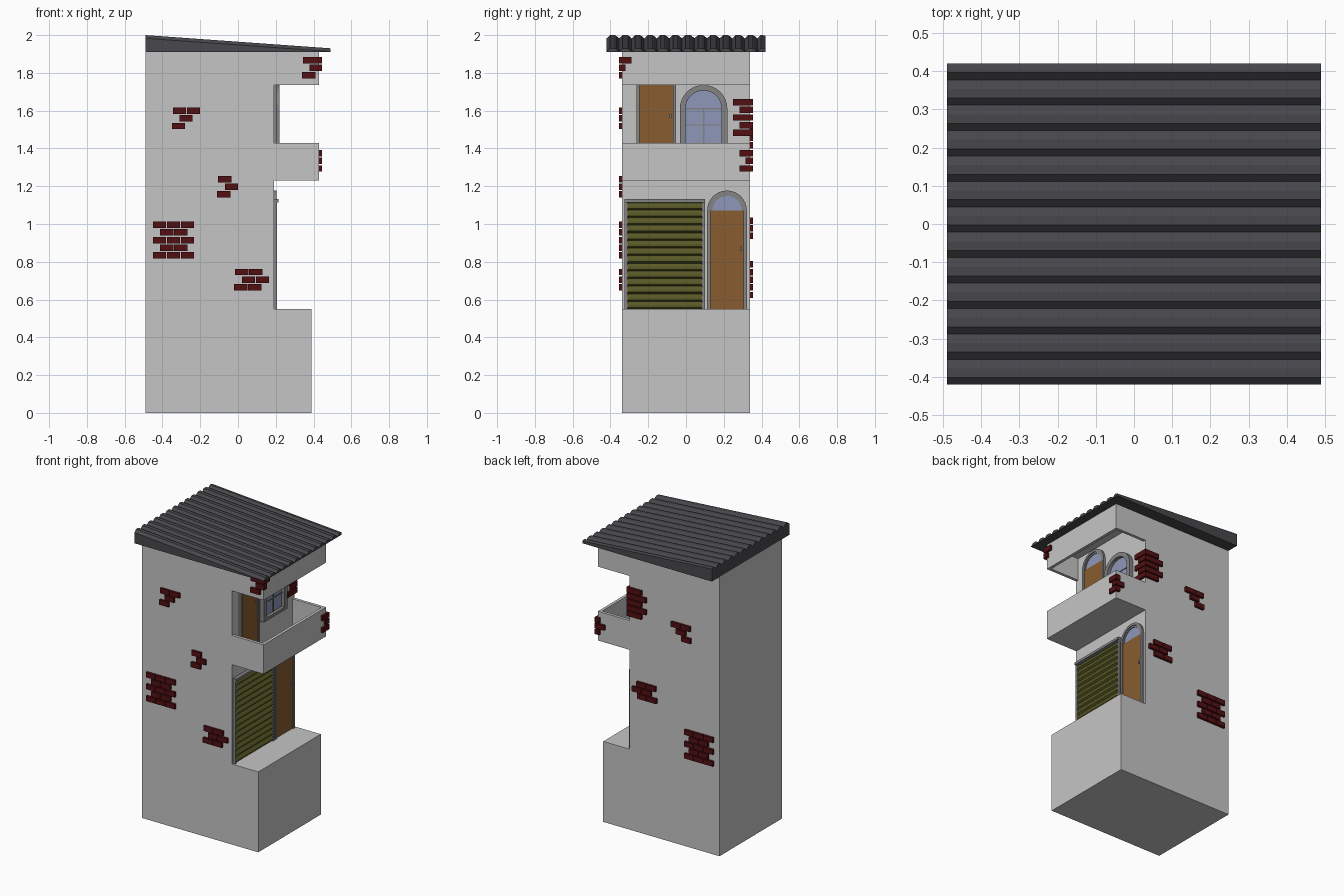
import bpy, bmesh, math

if "Cube" in bpy.data.objects:
    bpy.data.objects.remove(bpy.data.objects["Cube"])

def mat(name, r, g, b):
    m = bpy.data.materials.new(name)
    m.diffuse_color = (r, g, b, 1)
    m.use_nodes = True
    m.node_tree.nodes["Principled BSDF"].inputs["Base Color"].default_value = m.diffuse_color
    return m

WALL = mat("plaster_grey", 0.56, 0.56, 0.56)
ROOF = mat("roof_charcoal", 0.065, 0.064, 0.072)
BRICK = mat("brick_red", 0.085, 0.005, 0.006)
WOOD = mat("door_brown", 0.25, 0.11, 0.03)
GREEN = mat("shutter_olive", 0.1, 0.1, 0.02)
GLASS = mat("glass_blue", 0.27, 0.31, 0.49)
FRAME = mat("frame_grey", 0.23, 0.23, 0.23)

def finish(name, bm, material):
    bmesh.ops.recalc_face_normals(bm, faces=bm.faces)
    me = bpy.data.meshes.new(name)
    bm.to_mesh(me)
    bm.free()
    me.materials.append(material)
    ob = bpy.data.objects.new(name, me)
    bpy.context.collection.objects.link(ob)
    return ob

def add_box(bm, x0, x1, y0, y1, z0, z1):
    vs = bmesh.ops.create_cube(bm, size=1)["verts"]
    for v in vs:
        v.co = ((x0 + x1) / 2 + v.co.x * (x1 - x0),
                (y0 + y1) / 2 + v.co.y * (y1 - y0),
                (z0 + z1) / 2 + v.co.z * (z1 - z0))

def boxes(name, material, items):
    bm = bmesh.new()
    for it in items:
        add_box(bm, *it)
    return finish(name, bm, material)

def loft(name, material, a, b):
    """Solid between two matching outlines."""
    bm = bmesh.new()
    va, vb = [bm.verts.new(p) for p in a], [bm.verts.new(p) for p in b]
    n = len(a)
    bm.faces.new(va)
    bm.faces.new(vb[::-1])
    for i in range(n):
        j = (i + 1) % n
        bm.faces.new((va[i], vb[i], vb[j], va[j]))
    return finish(name, bm, material)

def plate(name, material, yz, x0, x1):
    return loft(name, material, [(x0, y, z) for y, z in yz], [(x1, y, z) for y, z in yz])

def arc(yc, zs, r, n=16):
    return [(yc + r * math.cos(math.pi * i / n), zs + r * math.sin(math.pi * i / n))
            for i in range(n + 1)]

def arch_frame(name, yc, z0, zs, ro, ri, x1):
    outer = [(yc + ro, z0)] + arc(yc, zs, ro) + [(yc - ro, z0)]
    inner = [(yc + ri, z0)] + arc(yc, zs, ri) + [(yc - ri, z0)]
    plate(name, FRAME, outer + inner[::-1], 0.185, x1)

X, Y, D = 0.19, 0.338, 0.43   # facade plane, half width, balcony front

# Tower with projecting base
outline = [(-0.49, 0), (0.39, 0), (0.39, 0.55), (X, 0.55), (X, 1.91), (-0.49, 1.91)]
loft("tower", WALL, [(x, -Y, z) for x, z in outline], [(x, Y, z) for x, z in outline])

# Balcony (open above) and canopy (open below)
def tray(name, z0, z1, s0, s1):
    t = 0.02
    boxes(name, WALL, [(X, D, -Y, Y, s0, s1), (D - t, D, -Y, Y, z0, z1),
                       (X, D - t, -Y, -Y + t, z0, z1), (X, D - t, Y - t, Y, z0, z1)])

tray("balcony", 1.23, 1.43, 1.23, 1.25)
tray("canopy", 1.735, 1.91, 1.89, 1.91)

# Sloping corrugated roof
P, H = 0.0665, 0.017
prof = []
y, k = 0.42 - 0.64 * P, 0
prof += [(0.42, 0.75), (0.405, 1), (y + 0.28 * P, 1), (y, 0)]
while y - P > -0.425:
    prof += [(y - 0.22 * P, 0.75), (y - 0.36 * P, 1), (y - 0.72 * P, 1), (y - P, 0)]
    y -= P
prof[-1] = (-0.42, 0)

def roof_end(x, top):
    return [(x, a, top - H + H * h) for a, h in prof] + [(x, -0.42, 1.91), (x, 0.42, 1.91)]

loft("roof", ROOF, roof_end(-0.49, 2.0), roof_end(0.49, 1.93))

# Arched doors with a half-round light
def door(tag, yc, z0):
    zs, r = z0 + 0.522, 0.088
    arch_frame(tag + "_door_frame", yc, z0, zs, 0.105, r, 0.205)
    boxes(tag + "_door_leaf", WOOD, [(X - 0.005, 0.197, yc - r, yc + r, z0, zs)])
    plate(tag + "_door_light", GLASS, arc(yc, zs, r), X - 0.005, 0.195)
    arch_frame(tag + "_door_light_rim", yc, zs, zs, 0.09, 0.077, 0.2)
    boxes(tag + "_door_knob", FRAME, [(0.195, 0.205, yc + 0.07, yc + 0.08, z0 + 0.31, z0 + 0.33)])

door("lower", 0.217, 0.55)
door("upper", -0.158, 1.25)

# Arched window with glazing bars
wc, ws = 0.093, 1.61
arch_frame("window_frame", wc, 1.41, ws, 0.126, 0.096, 0.22)
plate("window_glass", GLASS, [(wc + 0.096, 1.41)] + arc(wc, ws, 0.096) + [(wc - 0.096, 1.41)],
      X - 0.005, 0.198)
boxes("window_bars", FRAME,
      [(X, 0.203, wc - 0.004, wc + 0.004, 1.41, ws)] +
      [(X, 0.203, wc - 0.096, wc + 0.096, z - 0.003, z + 0.003) for z in (1.525, ws)] +
      [(X, 0.22, wc - 0.096, wc + 0.096, 1.41, 1.43)])

# Roller shutter: overlapping slanted slats, and its frame
n, z0, z1 = 14, 0.55, 1.115
step = (z1 - z0) / n
saw = [(X - 0.005, z0)]
for i in range(n):
    z = z0 + i * step
    saw += [(0.196, z), (0.207, z + 0.2 * step), (0.207, z + 0.5 * step), (0.196, z + 0.9 * step)]
saw += [(X - 0.005, z1)]
loft("shutter", GREEN, [(x, -0.31, z) for x, z in saw], [(x, 0.086, z) for x, z in saw])
boxes("shutter_frame", FRAME, [
    (X - 0.005, 0.207, -0.325, -0.31, 0.55, 1.115),
    (X - 0.005, 0.207, 0.086, 0.101, 0.55, 1.115),
    (X - 0.005, 0.215, -0.325, 0.101, 1.115, 1.132)])

# Exposed brick patches: rows of (start x, brick count), going down from the top
W, PITCH, BH, ROW, OUT = 0.07, 0.074, 0.034, 0.0405, 0.016

def patch(name, side, ztop, rows):
    a, b = sorted((side * (Y - 0.01), side * (Y + OUT)))
    boxes(name, BRICK, [(x + i * PITCH, x + i * PITCH + W, a, b,
                         ztop - r * ROW - BH, ztop - r * ROW)
                        for r, (x, c) in enumerate(rows) for i in range(c)])

big = [(-0.45, 3), (-0.412, 2)] * 2 + [(-0.45, 3)]
patch("front_bricks_top", -1, 1.617, [(-0.344, 2), (-0.31, 1), (-0.35, 1)])
patch("front_bricks_mid", -1, 1.255, [(-0.105, 1), (-0.07, 1), (-0.11, 1)])
patch("front_bricks_large", -1, 1.013, big)
patch("front_bricks_low", -1, 0.763, [(-0.015, 2), (0.02, 2), (-0.02, 2)])
patch("back_bricks_large", 1, 0.803, big)
patch("back_bricks_mid", 1, 1.035, [(-0.015, 2), (0.02, 2), (-0.02, 2)])
patch("back_bricks_top", 1, 1.515, [(-0.275, 2), (-0.24, 1), (-0.28, 1)])

# Corner bricks: each row wraps from a side wall onto the facade
def corner(name, side, xf, ztop, rows):
    items = []
    for r, (lx, ly) in enumerate(rows):
        z = ztop - r * ROW
        o, w = side * (Y + OUT), side * (Y - 0.01)
        if lx:
            items.append((xf + 0.014 - lx, xf + 0.014, min(o, w), max(o, w), z - BH, z))
        if ly:
            e = side * (Y + OUT - ly)
            items.append((xf - 0.01, xf + 0.014, min(o, e), max(o, e), z - BH, z))
    boxes(name, BRICK, items)

corner("tower_corner_bricks", 1, X, 1.662,
       [(0.11, 0.105), (0.145, 0.07)] * 2 + [(0.11, 0.105)])
corner("balcony_corner_bricks", 1, D, 1.392, [(0.035, 0.07), (0.07, 0.04), (0.035, 0.07)])
corner("canopy_corner_bricks", -1, D, 1.885, [(0.1, 0.065), (0.065, 0.035)])
patch("canopy_brick", -1, 1.885 - 2 * ROW, [(0.34, 1)])
